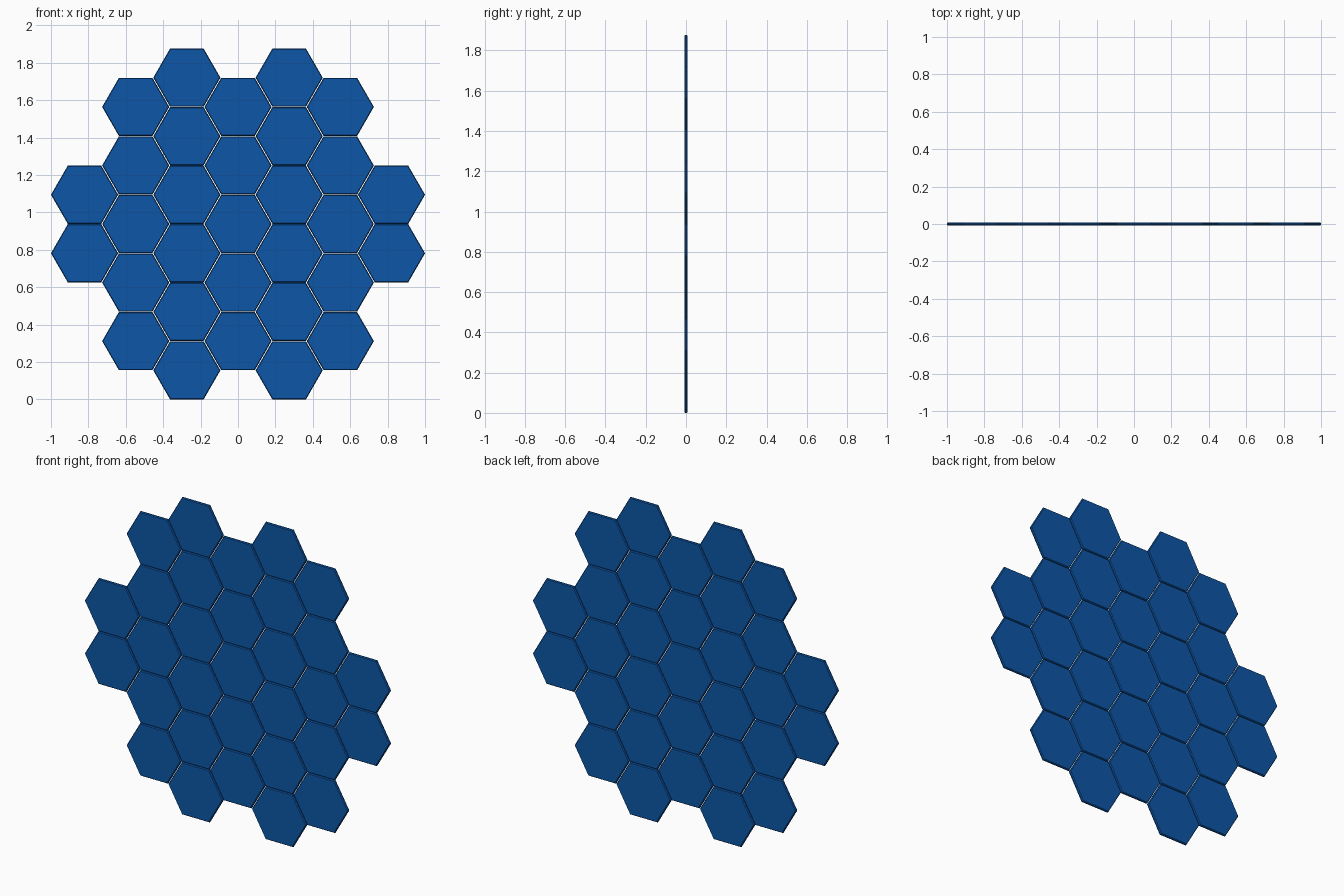
import bpy, bmesh, math

if "Cube" in bpy.data.objects:
    bpy.data.objects.remove(bpy.data.objects["Cube"])

PITCH, COL, R, THICK, BEVEL = 0.313, 0.2735, 0.1795, 0.016, 0.005
MID = 3 * PITCH - 0.001

blue = bpy.data.materials.new("blue")
blue.diffuse_color = (0.004, 0.093, 0.39, 1)
blue.use_nodes = True
blue.node_tree.nodes["Principled BSDF"].inputs["Base Color"].default_value = blue.diffuse_color


# One bevelled hexagonal tile lying in the xz plane
def tile_mesh():
    bm = bmesh.new()
    half = THICK / 2
    loops = []
    for y, r in ((-half, R - BEVEL), (-half + BEVEL, R), (half - BEVEL, R), (half, R - BEVEL)):
        loops.append([bm.verts.new((r * math.cos(i * math.pi / 3), y, r * math.sin(i * math.pi / 3)))
                      for i in range(6)])
    for a, b in zip(loops, loops[1:]):
        for i in range(6):
            j = (i + 1) % 6
            bm.faces.new((a[i], a[j], b[j], b[i]))
    bm.faces.new(loops[0])
    bm.faces.new(loops[-1])
    bmesh.ops.recalc_face_normals(bm, faces=bm.faces)
    mesh = bpy.data.meshes.new("hex_tile")
    bm.to_mesh(mesh)
    bm.free()
    mesh.materials.append(blue)
    return mesh


# Columns of tiles stacked about the panel's mid height
mesh = tile_mesh()
for col, count in zip(range(-3, 4), (2, 5, 6, 5, 6, 5, 2)):
    for row in range(count):
        tile = bpy.data.objects.new(f"hex_tile_{col + 4}_{row + 1}", mesh)
        tile.location = (col * COL, 0, MID + (row - (count - 1) / 2) * PITCH)
        bpy.context.collection.objects.link(tile)
